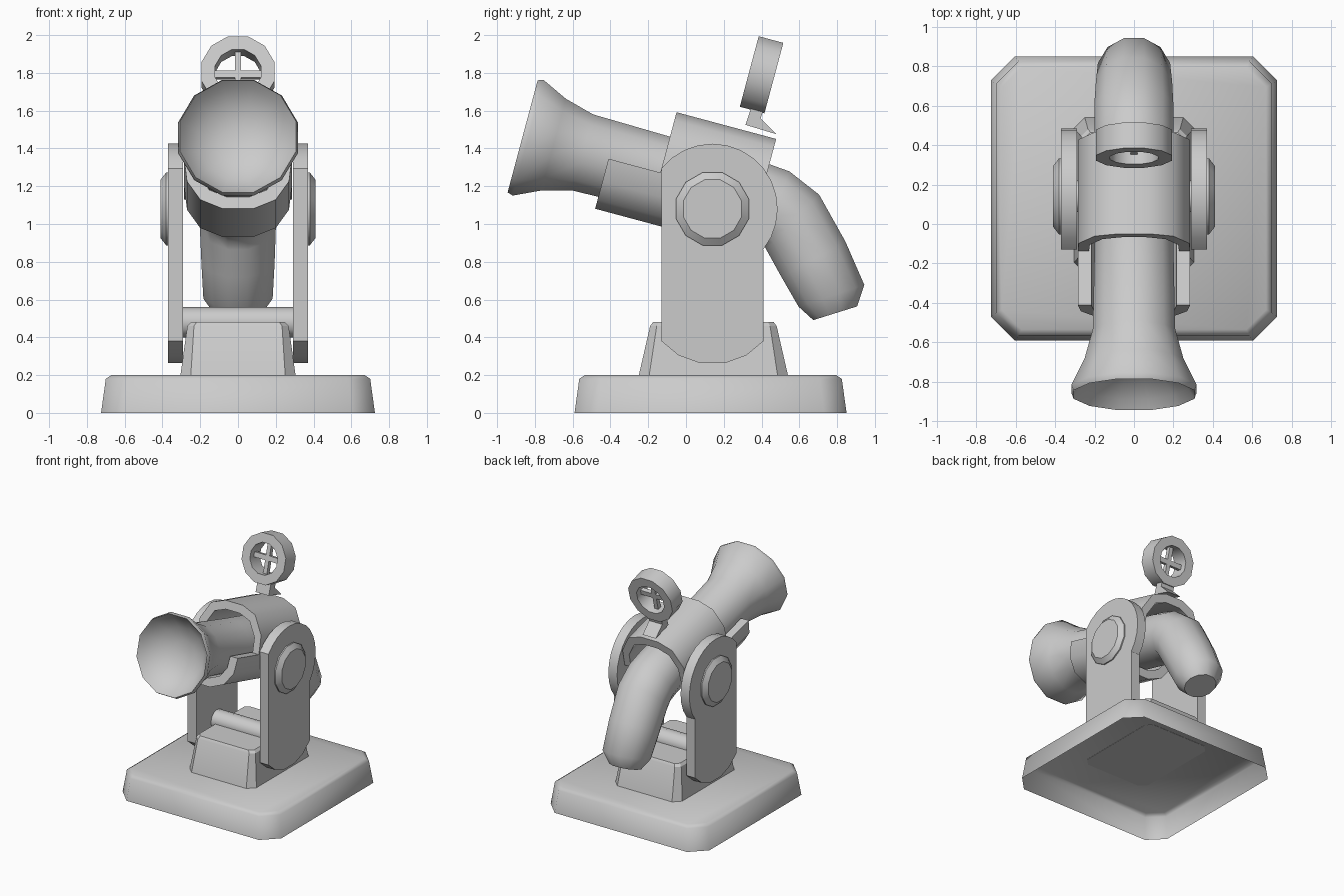
import bpy, bmesh, math
from mathutils import Vector

if "Cube" in bpy.data.objects:
    bpy.data.objects.remove(bpy.data.objects["Cube"])

GREY = bpy.data.materials.new("light grey")
GREY.diffuse_color = (0.6, 0.6, 0.6, 1)
GREY.use_nodes = True
GREY.node_tree.nodes["Principled BSDF"].inputs["Base Color"].default_value = GREY.diffuse_color
PIVOT_Y, PIVOT_Z = 0.14, 1.08
C, S = math.cos(math.radians(15)), math.sin(math.radians(15))


def tilt(x, s, t):
    """Point in the tilted barrel frame: s runs forward, t runs up."""
    return Vector((x, PIVOT_Y - C * s + S * t, PIVOT_Z + S * s + C * t))


def loft(name, rings, cap_start=True, cap_end=True, closed=False, smooth=35):
    """Skin a list of equal rings of points into one object."""
    bm = bmesh.new()
    loops = [[bm.verts.new(p) for p in ring] for ring in rings]
    pairs = list(zip(loops, loops[1:]))
    if closed:
        pairs.append((loops[-1], loops[0]))
        cap_start = cap_end = False
    n = len(loops[0])
    for a, b in pairs:
        for i in range(n):
            j = (i + 1) % n
            bm.faces.new((a[i], a[j], b[j], b[i]))
    if cap_start:
        bm.faces.new(loops[0][::-1])
    if cap_end:
        bm.faces.new(loops[-1])
    bmesh.ops.recalc_face_normals(bm, faces=bm.faces)
    me = bpy.data.meshes.new(name)
    bm.to_mesh(me)
    bm.free()
    me.materials.append(GREY)
    if smooth:
        me.shade_smooth()
        me.set_sharp_from_angle(angle=math.radians(smooth))
    ob = bpy.data.objects.new(name, me)
    bpy.context.collection.objects.link(ob)
    return ob


def octagon(hx, hy, cut, z, cy):
    """Rectangle with cut corners at height z."""
    pts = [(hx, -hy + cut), (hx, hy - cut), (hx - cut, hy), (-hx + cut, hy),
           (-hx, hy - cut), (-hx, -hy + cut), (-hx + cut, -hy), (hx - cut, -hy)]
    return [Vector((x, y + cy, z)) for x, y in pts]


def circle(n, r, offset=0.5):
    return [(r * math.cos((i + offset) * math.tau / n),
             r * math.sin((i + offset) * math.tau / n)) for i in range(n)]


# Base: hollow tray, open underneath
loft("base", [octagon(0.725, 0.72, 0.12, 0, 0.13),
              octagon(0.70, 0.695, 0.115, 0.18, 0.13),
              octagon(0.67, 0.665, 0.10, 0.20, 0.13)], cap_start=False, smooth=50)

# Pedestal block
loft("pedestal", [octagon(0.305, 0.395, 0.055, 0.198, 0.145),
                  octagon(0.268, 0.335, 0.035, 0.46, 0.145),
                  octagon(0.25, 0.32, 0.03, 0.48, 0.145)], smooth=30)

# Cross rod between the arms
loft("cross_rod", [[Vector((x, PIVOT_Y + a, 0.48 + b)) for a, b in circle(12, 0.08, 0)]
                   for x in (-0.295, 0.295)])

# Side arms: flat front edge, round head bulging to the rear, rounded foot
arm = [(-0.13, 0.38), (-0.04, 0.305), (0.07, 0.265), (0.21, 0.265), (0.32, 0.305),
       (0.41, 0.38), (0.41, 0.86)]
for i in range(15):
    a = math.radians(-39 + i * (180 - 38.5 + 39) / 14)
    arm.append((PIVOT_Y + 0.345 * math.cos(a), PIVOT_Z + 0.345 * math.sin(a)))
for side, label in ((-1, "left"), (1, "right")):
    loft(label + "_arm", [[Vector((side * x, y, z)) for y, z in arm]
                          for x in (0.29, 0.37)], smooth=30)
    # Pivot knob
    loft(label + "_knob", [[Vector((side * x, PIVOT_Y + a, PIVOT_Z + b))
                            for a, b in circle(12, r)]
                           for x, r in ((0.36, 0.2), (0.38, 0.2), (0.41, 0.16))], smooth=35)


# Housing: two half shells offset along the barrel
def half_shell(name, half, s0, s1, k):
    outer = half + [(-x, t) for x, t in reversed(half)]
    inner = [(x * k, 0.114 + (t - 0.114) * k) for x, t in reversed(outer)]
    loft(name, [[tilt(x, s, t) for x, t in outer + inner] for s in (s0, s1)], smooth=50)


half_shell("upper_housing", [(0.285, 0.114), (0.28, 0.26), (0.2, 0.4), (0.08, 0.445)],
           -0.23, 0.316, 0.80)
half_shell("lower_housing", [(0.285, 0.114), (0.27, -0.01), (0.2, -0.11), (0.08, -0.16)],
           0.02, 0.60, 0.76)

# Barrel with flared mouth and bowl, continuing into the bent grip
AXIS = 0.111
mouth = [(0.90, 0.01), (0.905, 0.1), (0.95, 0.21), (1.02, 0.285), (1.07, 0.318),
         (1.04, 0.328), (0.90, 0.26), (0.74, 0.216), (0.31, 0.207), (-0.20, 0.205)]
rings = [[tilt(a, s, AXIS + b) for a, b in circle(12, r)] for s, r in mouth]
# Grip sections as outer and inner edge points in the side plane
grip = [((0.55, 1.285), (0.40, 0.90)), ((0.71, 1.16), (0.42, 0.86)),
        ((0.85, 0.91), (0.50, 0.715)), ((0.95, 0.68), (0.59, 0.56)),
        ((0.91, 0.565), (0.67, 0.49))]
for (oy, oz), (iy, iz) in grip:
    o, i = Vector((0, oy, oz)), Vector((0, iy, iz))
    mid, up = (o + i) / 2, (o - i).normalized()
    r = (o - i).length / 2
    rings.append([mid + Vector((min(r / max(r, 1e-6) * a, 0.2), 0, 0)) + up * b
                  for a, b in circle(12, r)])
loft("barrel_and_grip", rings, smooth=48)

# Sight ring with crosshair
ST, S0, S1 = 0.753, -0.135, 0.0
section = [(S0, 0.2), (S1, 0.2), (S1, 0.125), (S0, 0.125)]
loft("sight_ring", [[tilt(a, s, ST + b) for a, b in circle(12, r)] for s, r in section],
     closed=True)


def bar(name, hx, ht, s0, s1):
    loft(name, [[tilt(x, s, ST + t) for x, t in
                 ((-hx, -ht), (hx, -ht), (hx, ht), (-hx, ht))] for s in (s0, s1)], smooth=0)


bar("sight_bar_upright", 0.017, 0.13, -0.085, -0.05)
bar("sight_bar_level", 0.13, 0.02, -0.085, -0.05)

# Sight post with wedge foot
post = [(0.35, 1.63), (0.315, 1.525), (0.48, 1.475), (0.395, 1.56), (0.415, 1.62)]
loft("sight_post", [[Vector((x, y, z)) for y, z in post] for x in (-0.06, 0.06)], smooth=0)
